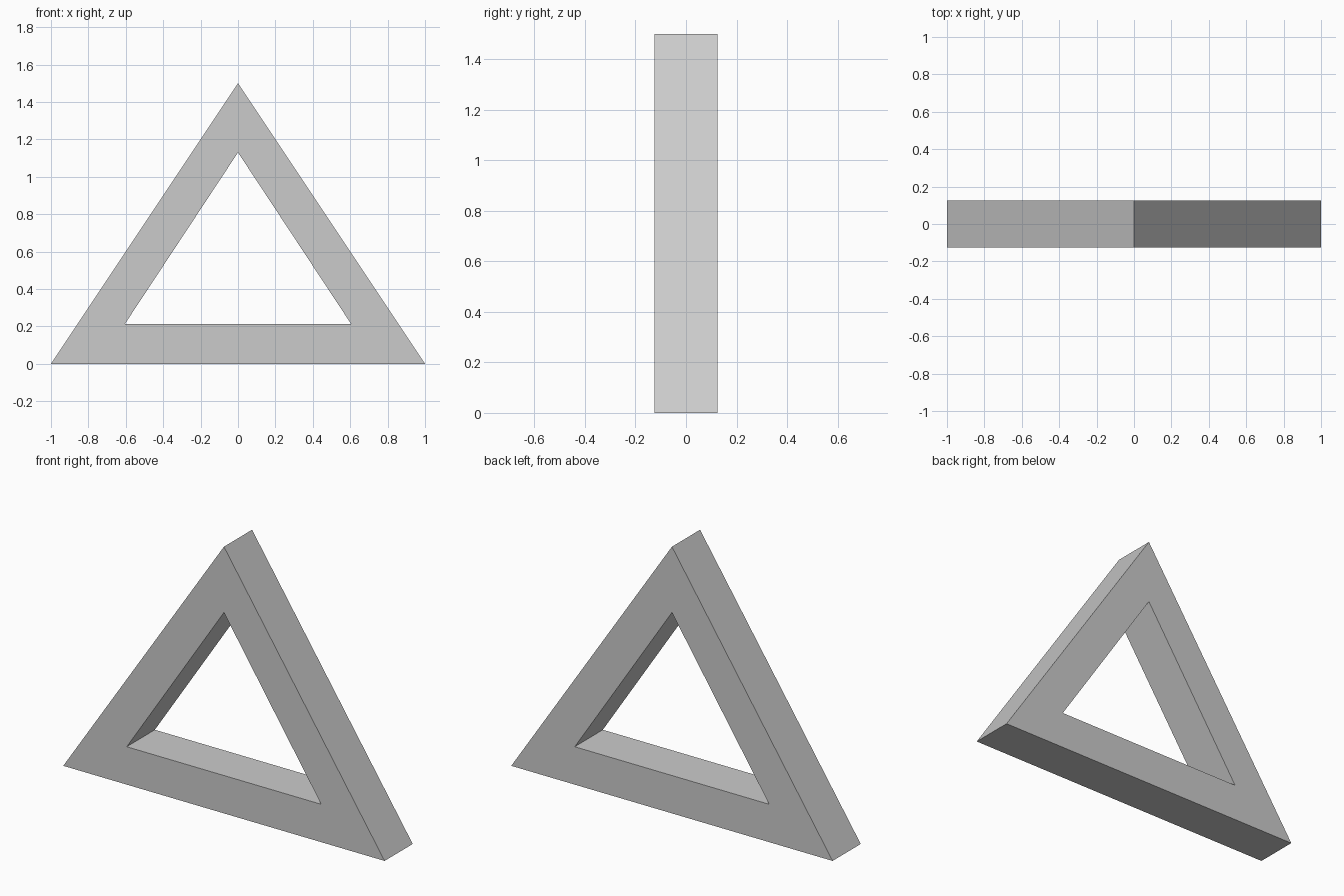
import bpy
import bmesh

if "Cube" in bpy.data.objects:
    bpy.data.objects.remove(bpy.data.objects["Cube"])

DEPTH = 0.25
OUTER = [(-1.0, 0.0), (1.0, 0.0), (0.0, 1.5)]
INNER = [(-0.605, 0.213), (0.605, 0.213), (0.0, 1.13)]

bm = bmesh.new()


def ring(points, y):
    return [bm.verts.new((x, y, z)) for x, z in points]


# Front face: three mitred bars around the triangular opening
outer, inner = ring(OUTER, -DEPTH / 2), ring(INNER, -DEPTH / 2)
front = []
for i in range(3):
    j = (i + 1) % 3
    front.append(bm.faces.new((outer[i], outer[j], inner[j], inner[i])))

# Extrude back to full thickness, keeping the front face as a cap
result = bmesh.ops.extrude_face_region(bm, geom=front, use_keep_orig=True)
moved = [g for g in result["geom"] if isinstance(g, bmesh.types.BMVert)]
bmesh.ops.translate(bm, verts=moved, vec=(0, DEPTH, 0))
bmesh.ops.recalc_face_normals(bm, faces=bm.faces)

# Triangular frame object
mesh = bpy.data.meshes.new("triangle_frame")
bm.to_mesh(mesh)
bm.free()
frame = bpy.data.objects.new("triangle_frame", mesh)
bpy.context.collection.objects.link(frame)
